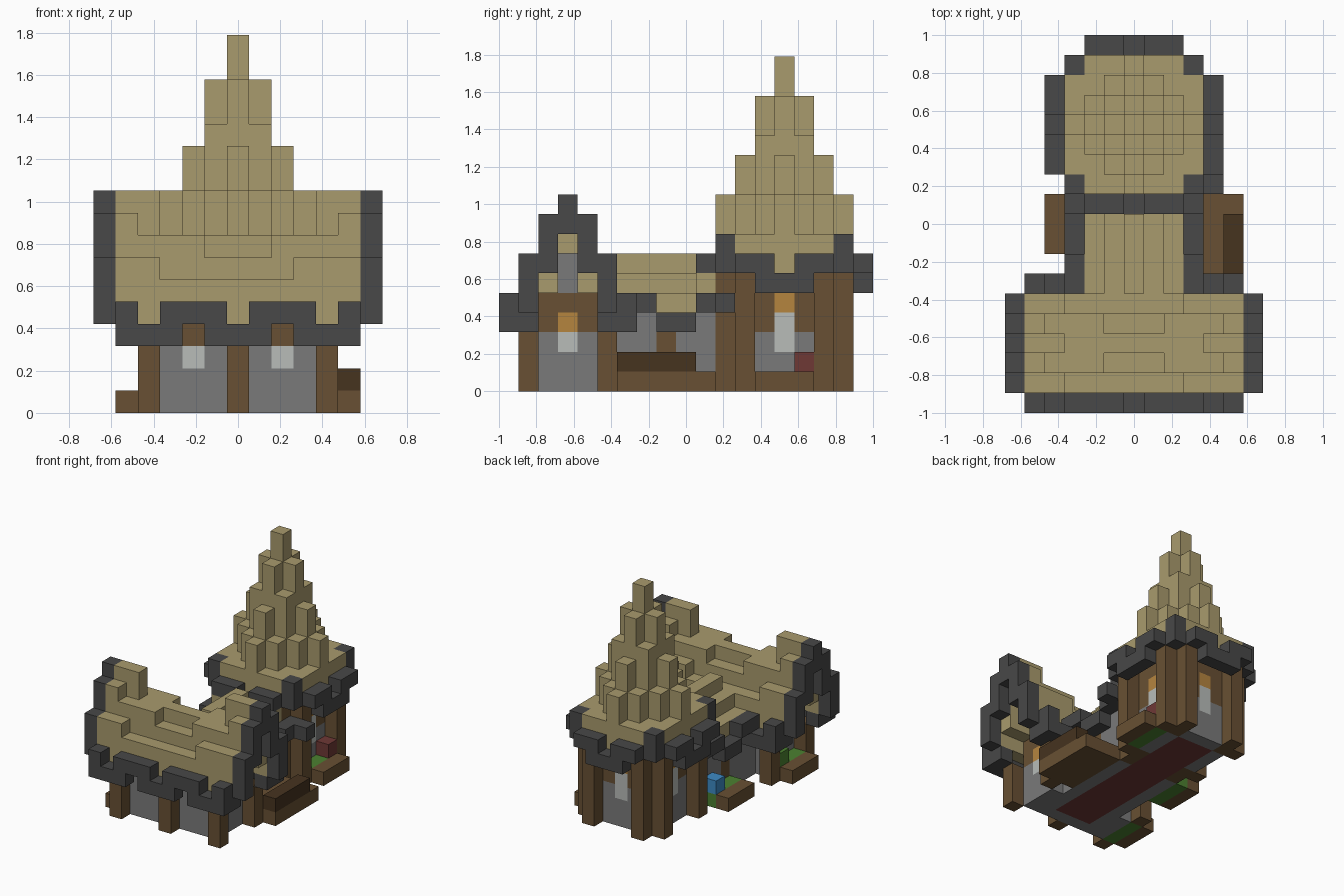
import bpy, bmesh
from mathutils import Vector

U = 2 / 19  # edge length of one block

if "Cube" in bpy.data.objects:
    bpy.data.objects.remove(bpy.data.objects["Cube"])

COLOURS = {"straw": "A99B6D", "dark_trim": "484848", "wood": "685033", "stone": "7A7A7A",
           "window_glass": "B8BCB9", "lamp_orange": "B5853F", "red": "6E3835",
           "dark_wood": "46331F", "green": "4C8030", "blue": "3D8AC4"}


def linear(hex_code):
    vals = [int(hex_code[i:i + 2], 16) / 255 for i in (0, 2, 4)]
    return [v / 12.92 if v < 0.04 else ((v + 0.055) / 1.055) ** 2.4 for v in vals] + [1]


mats = {}
for name, code in COLOURS.items():
    m = bpy.data.materials.new(name)
    m.use_nodes = True
    m.diffuse_color = linear(code)
    m.node_tree.nodes["Principled BSDF"].inputs["Base Color"].default_value = linear(code)
    mats[name] = m
names = list(mats)

cells = {}  # block position -> (part, colour)


def span(v):
    return range(v[0], v[1] + 1) if isinstance(v, tuple) else (v,)


def box(part, colour, xs, ys, zs):
    for x in span(xs):
        for y in span(ys):
            for z in span(zs):
                cells[x, y, z] = (part, colour)


def pair(part, colour, xs, ys, zs):
    """Same box on both sides of x = 0."""
    for x in span(xs):
        box(part, colour, x, ys, zs)
        box(part, colour, -x, ys, zs)


# House walls, posts and windows
box("house_walls", "stone", (-3, 3), (-7, -5), (0, 2))
box("house_walls", "wood", (-3, 3), (-7, -5), (3, 4))
box("house_walls", "stone", (-3, 3), -6, (5, 6))
pair("house_posts", "wood", 4, -8, (0, 2))
pair("house_posts", "wood", 4, -4, (0, 2))
box("house_posts", "wood", 0, -8, (0, 2))
pair("house_windows", "window_glass", 2, -7, 2)
pair("house_windows", "window_glass", 3, -6, 2)
pair("house_lamps", "lamp_orange", 3, -6, 3)

# House roof: sagging ridge with stepped slopes
for x in range(-5, 6):
    a = abs(x)
    ridge = 10 if a > 3 else 8
    slope = 9 if a == 5 else 8 if a > 1 else 7
    low = 7 if x < -3 or x > 2 else 6
    box("house_roof", "straw", x, -6, (7, ridge - 1))
    for side in (-1, 1):
        box("house_roof", "straw", x, -6 + side, (5, slope - 1))
        box("house_roof", "straw", x, -6 + 2 * side, (4, low - 1))

# House eaves and gable trim
for y in (-9, -3):
    for x in range(-5, 6):
        if y == -3 and abs(x) < 3:
            continue
        if abs(x) != 2:
            box("house_eaves", "dark_trim", x, y, 3)
        if abs(x) in (1, 2, 3, 5):
            box("house_eaves", "dark_trim", x, y, 4)
for side in (-1, 1):
    pair("gable_trim", "dark_trim", 5, -6 + 2 * side, 3)
    pair("gable_trim", "dark_trim", 6, -6 + 2 * side, (4, 6))
    pair("gable_trim", "dark_trim", 6, -6 + side, (6, 8))
pair("gable_trim", "dark_trim", 6, -6, (8, 9))

# Connecting hall
box("hall_walls", "stone", (-2, 2), (-4, 2), (0, 3))
pair("hall_shutters", "wood", 2, -1, (1, 2))
for a, top in ((0, 6), (1, 5), (2, 4)):
    pair("hall_roof", "straw", a, (-3, 0), (4, top))
box("hall_roof", "straw", (-2, 2), 1, (4, 5))
pair("hall_eaves", "dark_trim", 3, (-3, -2), 4)
pair("hall_eaves", "dark_trim", 3, (-1, 0), 3)
pair("hall_eaves", "dark_trim", 3, (1, 2), 4)
box("hall_eaves", "dark_trim", 4, 2, 4)

# Tower walls, posts and windows
box("tower_walls", "wood", (-2, 2), (3, 7), (0, 5))
pair("tower_walls", "stone", 2, (4, 6), (0, 2))
box("tower_walls", "stone", (-1, 1), 7, (0, 2))
pair("tower_posts", "wood", 3, 3, (0, 5))
pair("tower_posts", "wood", 3, 7, (0, 5))
pair("tower_posts", "wood", 2, 8, (0, 5))
pair("tower_posts", "wood", 2, 2, (0, 5))
for x, y in ((2, 5), (-2, 5), (0, 7)):
    box("tower_windows", "window_glass", x, y, (2, 3))
    box("tower_lamps", "lamp_orange", x, y, 4)

# Tower roof: clustered columns rising to a spire
heights = {(0, 0): 17, (1, 0): 15, (1, 1): 13, (2, 0): 12, (2, 1): 10, (3, 0): 10}
for x in range(-3, 4):
    for y in range(-3, 4):
        key = (max(abs(x), abs(y)), min(abs(x), abs(y)))
        if key == (3, 3):
            box("tower_eaves", "dark_trim", x, y + 5, (6, 7))
        else:
            box("tower_roof", "straw", x, y + 5, (6, heights.get(key, 8) - 1))

# Tower eaves dip toward the middle of each side
for t in range(-2, 3):
    zs = {0: 5, 1: (5, 6), 2: 6}[abs(t)]
    for d in (-4, 4):
        box("tower_eaves", "dark_trim", d, t + 5, zs)
        box("tower_eaves", "dark_trim", t, d + 5, zs)

# Planters, bench and plants
box("hall_right_planter", "wood", (3, 5), (-3, 1), 0)
box("hall_bench", "dark_wood", 5, (-3, 0), 1)
box("hall_left_planter", "wood", -4, (-1, 1), 0)
box("hall_left_grass", "green", -3, (-1, 1), 0)
box("blue_flower", "blue", -3, 1, 1)
box("house_planter", "wood", -5, (-7, -5), 0)
box("house_grass", "green", -4, (-7, -5), 0)
box("bush", "green", -4, -5, 1)
box("tower_planter", "wood", 4, (4, 6), 0)
box("tower_grass", "green", 3, (4, 6), 0)
box("red_flower", "red", 3, 6, 1)

# Floor carpet
box("carpet", "red", (-1, 1), (-6, 6), 0)

# Turn the blocks of each part into one mesh of outer faces
AXES = [Vector(v) for v in ((1, 0, 0), (0, 1, 0), (0, 0, 1))]
for part in sorted({p for p, c in cells.values()}):
    bm = bmesh.new()
    used = []
    for pos, (p, colour) in cells.items():
        if p != part:
            continue
        centre = Vector(pos) + Vector((0, 0, 0.5))
        for i, axis in enumerate(AXES):
            for sign in (1, -1):
                n = axis * sign
                if tuple(int(a + b) for a, b in zip(pos, n)) in cells:
                    continue
                s, t = AXES[(i + 1) % 3] / 2, AXES[(i + 2) % 3] / 2 * sign
                mid = centre + n / 2
                face = bm.faces.new([bm.verts.new((mid + q) * U)
                                     for q in (-s - t, s - t, s + t, -s + t)])
                if colour not in used:
                    used.append(colour)
                face.material_index = used.index(colour)
    bmesh.ops.remove_doubles(bm, verts=bm.verts, dist=0.001)
    bmesh.ops.dissolve_limit(bm, angle_limit=0.01, verts=bm.verts, edges=bm.edges,
                             delimit={"MATERIAL"})
    mesh = bpy.data.meshes.new(part)
    bm.to_mesh(mesh)
    bm.free()
    for colour in used:
        mesh.materials.append(mats[colour])
    bpy.context.collection.objects.link(bpy.data.objects.new(part, mesh))
